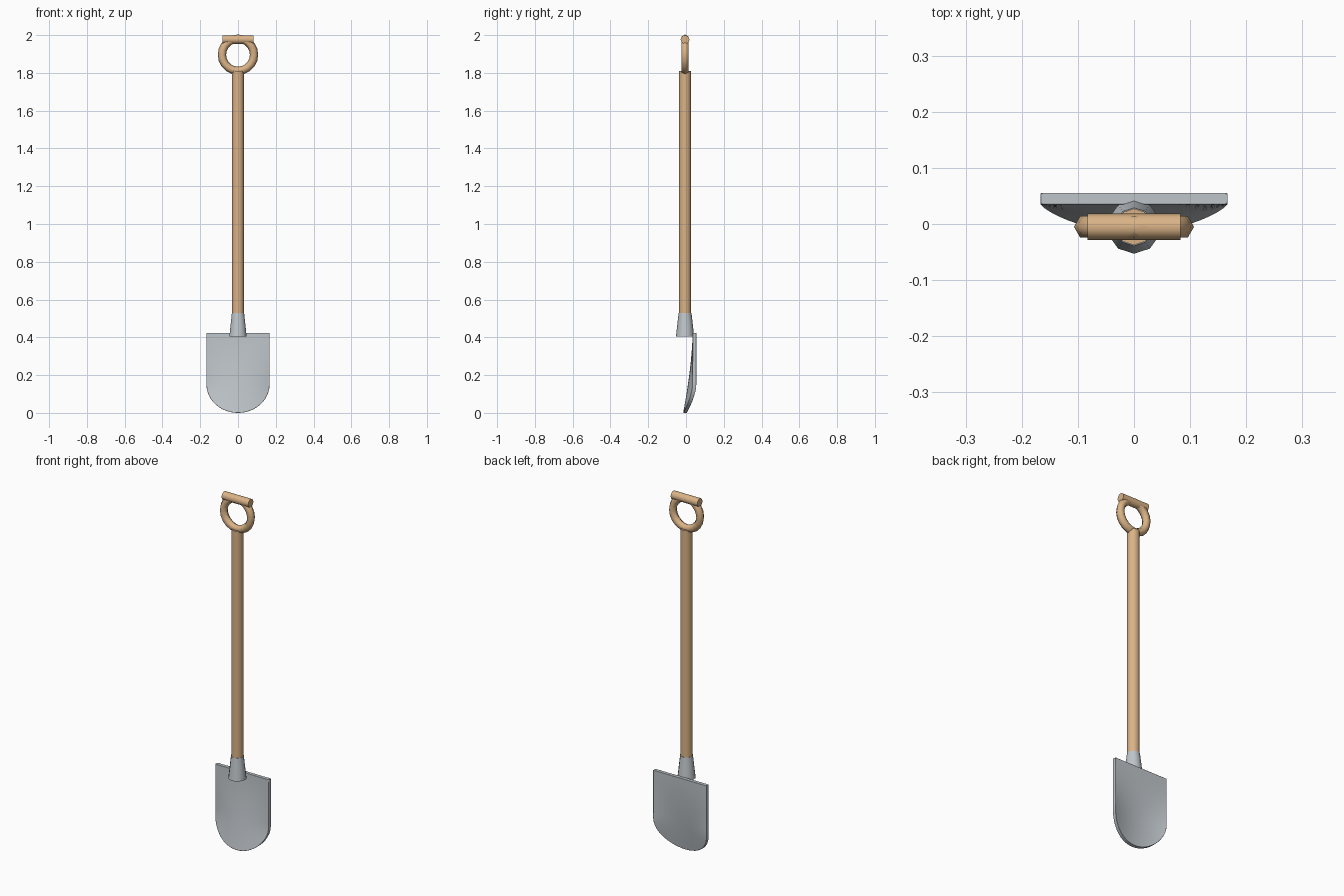
import bpy, bmesh, math

if "Cube" in bpy.data.objects:
    bpy.data.objects.remove(bpy.data.objects["Cube"])


def material(name, rgb):
    m = bpy.data.materials.new(name)
    m.diffuse_color = (*rgb, 1)
    m.use_nodes = True
    m.node_tree.nodes["Principled BSDF"].inputs["Base Color"].default_value = m.diffuse_color
    return m


wood = material("wood", (0.70, 0.45, 0.24))
steel = material("steel", (0.52, 0.56, 0.59))
AXIS_Y = -0.005


def finish(name, mat, angle=45):
    ob = bpy.context.object
    ob.name = name
    ob.data.materials.append(mat)
    bpy.ops.object.shade_smooth_by_angle(angle=math.radians(angle))
    return ob


def tapered(name, r1, r2, z1, z2, mat):
    bpy.ops.mesh.primitive_cone_add(vertices=10, radius1=r1, radius2=r2, depth=z2 - z1,
                                    location=(0, AXIS_Y, (z1 + z2) / 2))
    return finish(name, mat)


# Shaft and socket
tapered("shaft", 0.0325, 0.0325, 0.45, 1.81, wood)
tapered("socket", 0.048, 0.034, 0.405, 0.53, steel)

# Ring handle and crossbar grip
bpy.ops.mesh.primitive_torus_add(major_segments=20, minor_segments=6, major_radius=0.085,
                                 minor_radius=0.022, location=(0, AXIS_Y, 1.896),
                                 rotation=(math.pi / 2, 0, 0))
finish("ring_handle", wood, 75)
bpy.ops.mesh.primitive_cylinder_add(vertices=10, radius=0.0235, depth=0.166,
                                    location=(0, AXIS_Y, 1.9765),
                                    rotation=(0, math.pi / 2, 0))
finish("grip", wood)

# Blade: straight top, elliptical bottom, dished with the tip bent forward
HALF, TOP, ROUND, THICK = 0.167, 0.423, 0.15, 0.02
COLS, ROWS = 24, 12


def blade_y(x, z):
    edge = 0.035 - 0.05 * max(0, 1 - z / ROUND) ** 1.6
    centre = 0.035 - 0.05 * max(0, 1 - z / TOP) ** 1.6
    w = HALF * math.sqrt(max(0, 1 - max(0, 1 - z / ROUND) ** 2))
    t = min(1, abs(x) / w) if w > 1e-6 else 1
    return edge + (centre - edge) * (1 - t * t)


bm = bmesh.new()
grid = []
for i in range(COLS + 1):
    a = math.pi * (i / COLS - 0.5)
    x, bottom = HALF * math.sin(a), ROUND * (1 - math.cos(a))
    column = []
    for j in range(ROWS + 1):
        z = bottom + (TOP - bottom) * j / ROWS
        column.append(bm.verts.new((x, blade_y(x, z), z)))
    grid.append(column)
for c, d in zip(grid, grid[1:]):
    for j in range(ROWS):
        bm.faces.new((c[j], d[j], d[j + 1], c[j + 1]))
ext = bmesh.ops.extrude_face_region(bm, geom=bm.faces[:], use_keep_orig=True)
back = [g for g in ext["geom"] if isinstance(g, bmesh.types.BMVert)]
bmesh.ops.translate(bm, verts=back, vec=(0, THICK, 0))
bmesh.ops.recalc_face_normals(bm, faces=bm.faces)
mesh = bpy.data.meshes.new("blade")
bm.to_mesh(mesh)
bm.free()
blade = bpy.data.objects.new("blade", mesh)
bpy.context.collection.objects.link(blade)
bpy.ops.object.select_all(action='DESELECT')
blade.select_set(True)
bpy.context.view_layer.objects.active = blade
finish("blade", steel)
bevel = blade.modifiers.new("soft_rim", 'BEVEL')
bevel.width = 0.005
bevel.segments = 2
bevel.limit_method = 'ANGLE'
bevel.angle_limit = math.radians(45)
